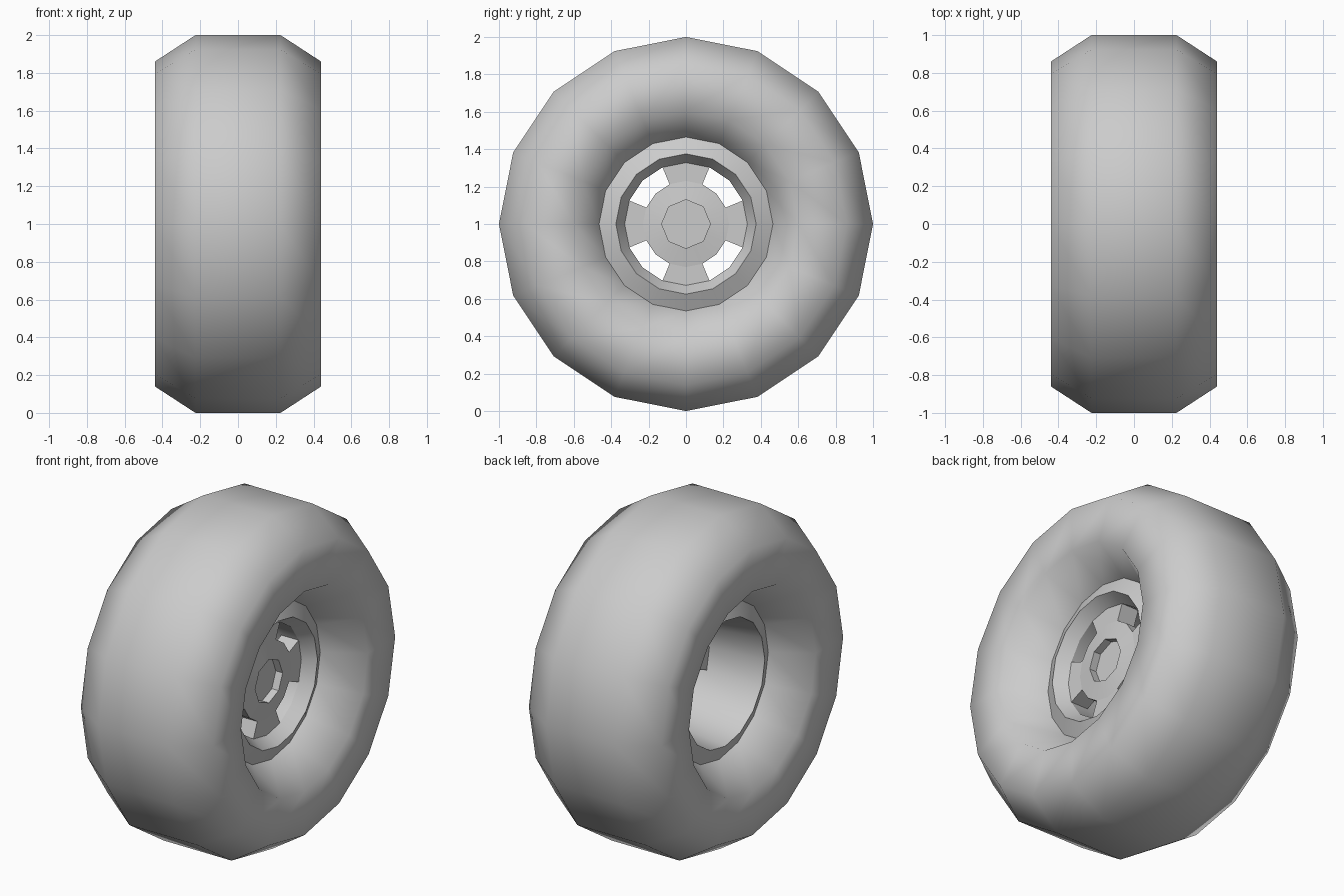
import bpy, bmesh
from math import sin, cos, pi, radians

if "Cube" in bpy.data.objects:
    bpy.data.objects.remove(bpy.data.objects["Cube"])

SIDES = 16


def ring_point(x, r, i):
    t = 2 * pi * i / SIDES
    return (x, r * sin(t), 1 + r * cos(t))


def thicken(bm, depth):
    """Extrude the whole surface backwards along the axle."""
    res = bmesh.ops.extrude_face_region(bm, geom=bm.faces[:], use_keep_orig=True)
    moved = [v for v in res["geom"] if isinstance(v, bmesh.types.BMVert)]
    bmesh.ops.translate(bm, verts=moved, vec=(-depth, 0, 0))
    bmesh.ops.recalc_face_normals(bm, faces=bm.faces)


def make_object(name, bm, angle):
    mesh = bpy.data.meshes.new(name)
    bm.to_mesh(mesh)
    bm.free()
    obj = bpy.data.objects.new(name, mesh)
    bpy.context.collection.objects.link(obj)
    bpy.ops.object.select_all(action='DESELECT')
    obj.select_set(True)
    bpy.context.view_layer.objects.active = obj
    bpy.ops.object.shade_smooth_by_angle(angle=radians(angle))
    return obj


def lathe(name, profile, angle, keep=lambda i, j: True, radius=lambda r, i, j: r, depth=0):
    """Turn an (x, r) profile around the axle, keeping only chosen faces."""
    bm = bmesh.new()
    rings = [[bm.verts.new(ring_point(x, radius(r, i, j), i)) for i in range(SIDES)]
             for j, (x, r) in enumerate(profile)]
    for j in range(len(profile) - 1):
        for i in range(SIDES):
            if keep(i, j):
                k = (i + 1) % SIDES
                bm.faces.new((rings[j][i], rings[j][k], rings[j + 1][k], rings[j + 1][i]))
    loose = [v for v in bm.verts if not v.link_faces]
    bmesh.ops.delete(bm, geom=loose, context='VERTS')
    if depth:
        thicken(bm, depth)
    return make_object(name, bm, angle)


def mirrored(half):
    return half + [(-x, r) for x, r in reversed(half)]


# Tyre: rounded tread and sidewalls running in to the rim
lathe("tyre", mirrored([(0.22, 0.465), (0.44, 0.60), (0.44, 0.86), (0.225, 1.0)]), 80)

# Rim: rear lip, open barrel, seat for the spokes and front lip
lathe("rim", [(-0.22, 0.465), (-0.26, 0.375), (0.10, 0.33), (0.19, 0.328),
              (0.265, 0.375), (0.22, 0.465)], 25)

# Spoke plate: octagonal centre hole, hub ring and four spokes
lathe("spoke_plate", [(0.205, 0.13), (0.19, 0.23), (0.19, 0.328)], 6,
      keep=lambda i, j: j == 0 or i % 4 in (0, 3),
      radius=lambda r, i, j: r * cos(pi / 8) if j == 0 and i % 2 else r, depth=0.115)

# Hub cap: octagonal plug sunk into the plate
bm = bmesh.new()
bm.faces.new([bm.verts.new(ring_point(0.16, 0.13, i)) for i in range(0, SIDES, 2)])
thicken(bm, 0.07)
make_object("hub_cap", bm, 20)
